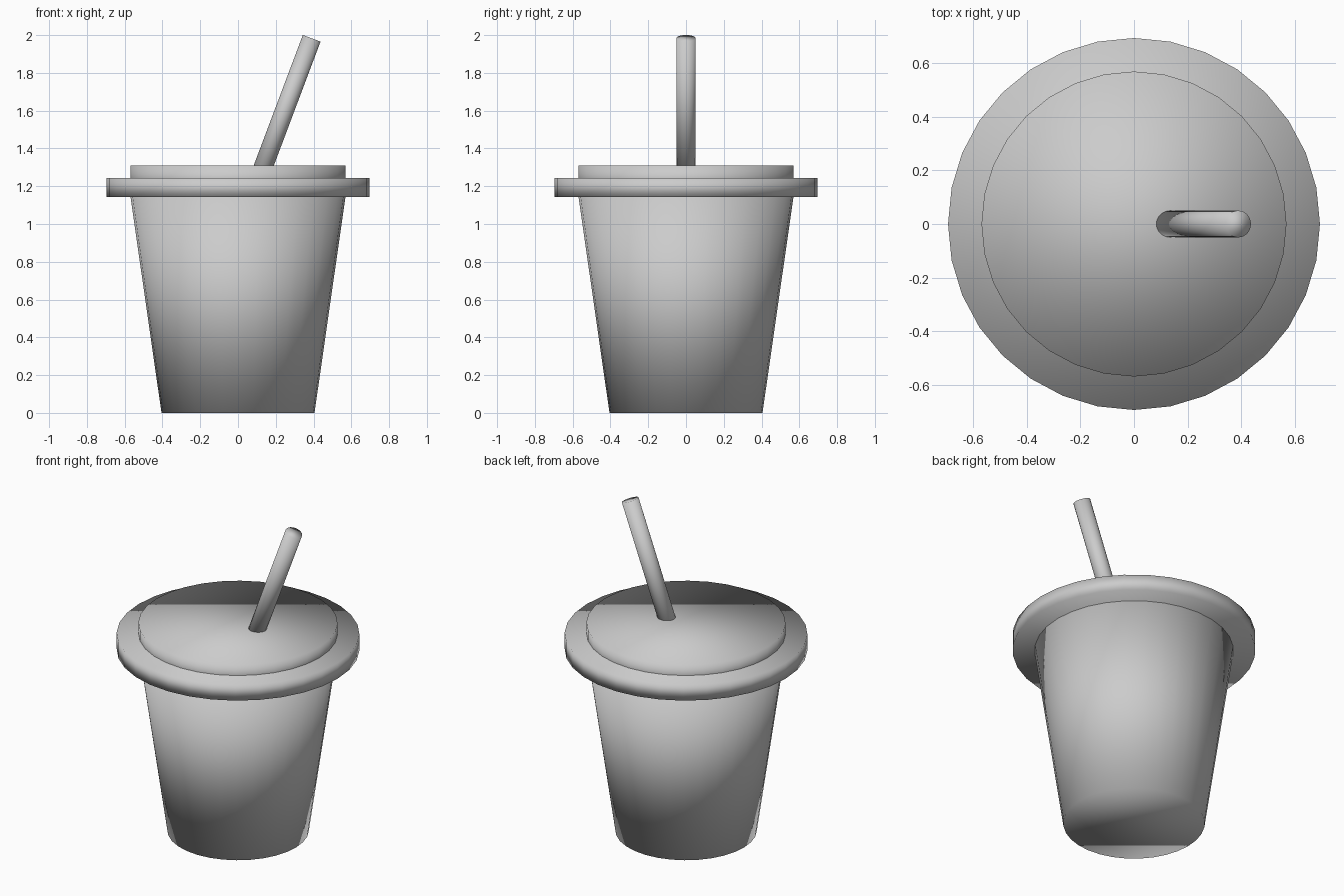
import bpy
from mathutils import Vector

if "Cube" in bpy.data.objects:
    bpy.data.objects.remove(bpy.data.objects["Cube"])


def frustum(name, start, end, r_start, r_end, sides=32):
    """Smooth-shaded capped cone or cylinder running between two points."""
    start, end = Vector(start), Vector(end)
    axis = end - start
    bpy.ops.mesh.primitive_cone_add(
        vertices=sides, radius1=r_start, radius2=r_end, depth=axis.length,
        location=(start + end) / 2,
        rotation=(0, axis.angle(Vector((0, 0, 1))), 0))
    obj = bpy.context.object
    obj.name = name
    bpy.ops.object.shade_smooth()
    return obj


# Tapered cup body
frustum("cup_body", (0, 0, 0), (0, 0, 1.15), 0.405, 0.57)

# Lid: wide rim and raised top
frustum("lid_rim", (0, 0, 1.143), (0, 0, 1.243), 0.695, 0.695)
frustum("lid_top", (0, 0, 1.17), (0, 0, 1.311), 0.57, 0.57)

# Straw leaning to +x, its lower end tucked inside the cup
tip = Vector((0.39, 0, 1.983))
entry = Vector((0.137, 0, 1.311))
frustum("straw", entry + (entry - tip) * 0.2, tip, 0.05, 0.05)
